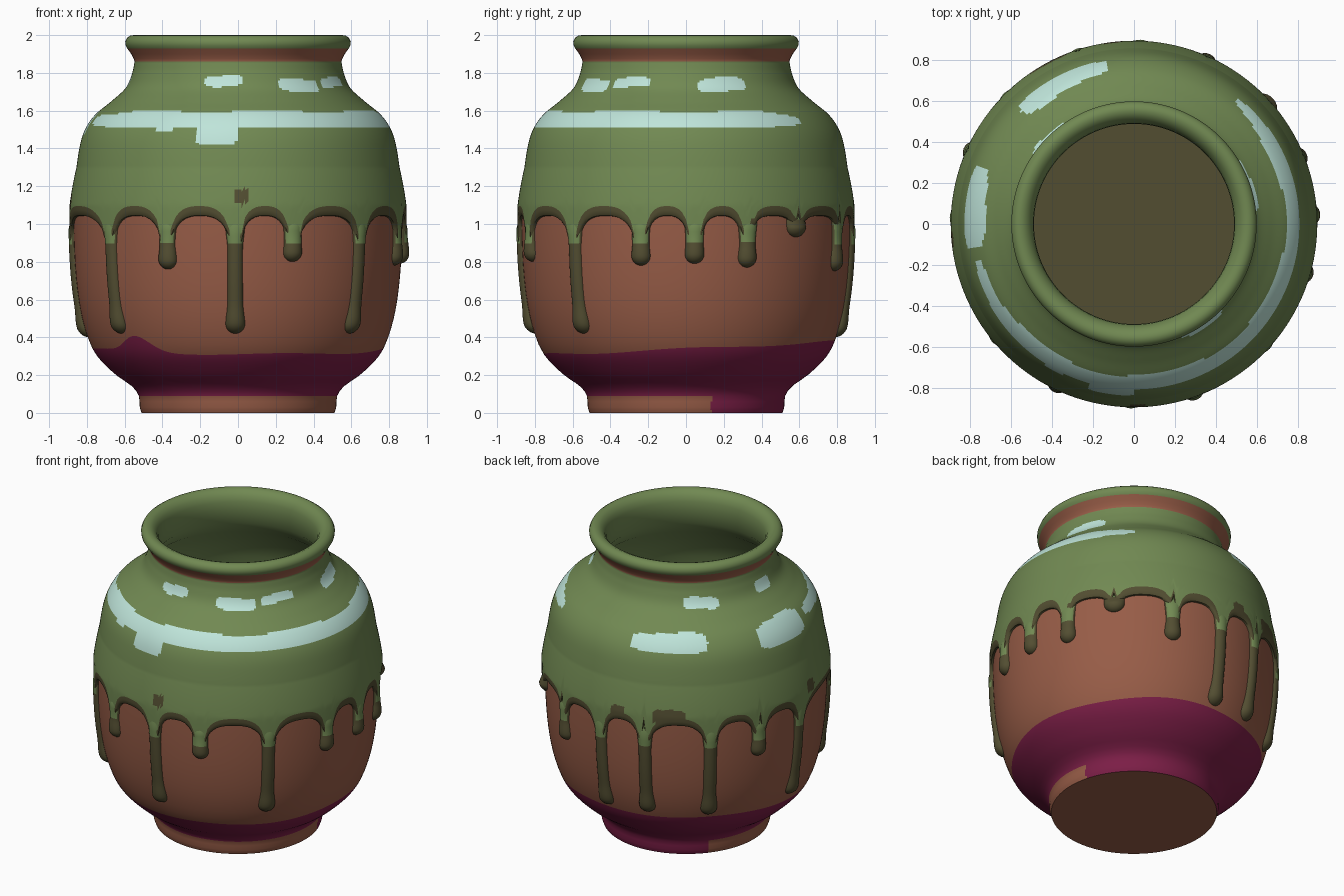
import bpy, bmesh, math
from math import sin, cos, radians, sqrt

cube = bpy.data.objects.get("Cube")
if cube:
    bpy.data.objects.remove(cube, do_unlink=True)

COLUMNS = 300


def material(name, rgb):
    m = bpy.data.materials.new(name)
    m.use_nodes = True
    m.diffuse_color = (*rgb, 1)
    m.node_tree.nodes["Principled BSDF"].inputs["Base Color"].default_value = (*rgb, 1)
    return m


MATS = [material("green_glaze", (.165, .25, .085)),
        material("dark_olive", (.085, .075, .031)),
        material("terracotta", (.31, .108, .063)),
        material("plum", (.20, .013, .062)),
        material("pale_shine", (.52, .78, .70))]
GREEN, OLIVE, CLAY, PLUM, SHINE = range(5)

# Outer silhouette as (height, radius)
PROFILE = [(0, .51), (.03, .52), (.09, .525), (.14, .56), (.2, .645), (.3, .745),
           (.4, .795), (.55, .835), (.75, .86), (1, .87), (1.2, .865), (1.4, .84),
           (1.5, .81), (1.58, .755), (1.65, .67), (1.72, .595), (1.8, .56), (1.86, .547)]

# Rolled lip, then the inner wall, as (radius, height)
LIP = [(.552, 1.875), (.565, 1.90), (.585, 1.928), (.595, 1.945), (.597, 1.965),
       (.588, 1.985), (.57, 1.997), (.55, 2), (.525, 1.99), (.502, 1.965), (.49, 1.93),
       (.487, 1.88), (.5, 1.78), (.57, 1.69), (.69, 1.59), (.79, 1.42), (.82, 1.2),
       (.82, .9), (.76, .5), (.6, .25)]

# Drips as (angle from the front towards +x, height of the tip)
DRIPS = [(-92, .4), (-50.5, .42), (-25.5, .76), (-1, .42), (19.5, .8), (47.5, .42),
         (74, .78), (93, .79), (112, .77), (132, .93), (156, .75), (178, .4),
         (198, .41), (225, .4), (246, .78)]

# Painted patches as (angle, half width, height, half height, colour)
PATCHES = [(32, 109, 1.552, .045, SHINE), (-8, 8, 1.48, .062, SHINE),
           (-29, 4, 1.52, .032, SHINE), (-96, 15, 1.53, .07, SHINE),
           (-153, 18, 1.55, .05, SHINE), (-7.5, 10, 1.762, .03, SHINE),
           (34, 12, 1.738, .035, SHINE), (60, 11, 1.745, .026, SHINE),
           (109, 13, 1.735, .037, SHINE), (-136, 11, 1.735, .033, SHINE),
           (-90, 7, 1.75, .035, SHINE), (1, 2.8, 1.145, .038, OLIVE),
           (-85, 2.8, 1.12, .04, OLIVE), (-152, 7, 1.1, .05, OLIVE),
           (187, 3, 1.09, .05, OLIVE)]


def lerp(a, b, t):
    return a + (b - a) * t


def wrap(a):
    return (a + 180) % 360 - 180


def radius(z):
    """Smooth radius of the silhouette at a height."""
    last = len(PROFILE) - 1
    i = 0
    while i < last - 1 and PROFILE[i + 1][0] < z:
        i += 1

    def slope(k):
        (z0, r0), (z1, r1) = PROFILE[max(k - 1, 0)], PROFILE[min(k + 1, last)]
        return (r1 - r0) / (z1 - z0)
    (z0, r0), (z1, r1) = PROFILE[i], PROFILE[i + 1]
    h = z1 - z0
    t = min(max((z - z0) / h, 0), 1)
    s = t * t * (3 - 2 * t)
    return (lerp(r0, r1, s) + h * slope(i) * t * (1 - t) ** 2
            - h * slope(i + 1) * t * t * (1 - t))


def polar(a, r, z):
    return (r * sin(radians(a)), -r * cos(radians(a)), z)


def grid(name, rows, rule, closed=True, bottom=None, top=None):
    """Skin rows of (angle, radius, height); rule picks a colour per face."""
    bm = bmesh.new()
    verts = [[bm.verts.new(polar(*p)) for p in row] for row in rows]
    n = len(rows[0])
    for i in range(len(rows) - 1):
        for j in range(n if closed else n - 1):
            k = (j + 1) % n
            f = bm.faces.new((verts[i][j], verts[i][k], verts[i + 1][k], verts[i + 1][j]))
            c = f.calc_center_median()
            f.material_index = rule(i, j, math.degrees(math.atan2(c.x, -c.y)), c.z)
    if bottom is not None:
        bm.faces.new(verts[0][::-1]).material_index = bottom
    if top is not None:
        bm.faces.new(verts[-1]).material_index = top
    mesh = bpy.data.meshes.new(name)
    bm.to_mesh(mesh)
    bm.free()
    for m in MATS:
        mesh.materials.append(m)
    ob = bpy.data.objects.new(name, mesh)
    bpy.context.collection.objects.link(ob)
    bpy.ops.object.select_all(action='DESELECT')
    ob.select_set(True)
    bpy.context.view_layer.objects.active = ob
    bpy.ops.object.shade_smooth_by_angle(angle=radians(40))
    return ob


ANGLES = [360 * j / COLUMNS for j in range(COLUMNS)]


# Clay body: foot, plum band and bare terracotta
def plum_top(a):
    bump = .08 * math.exp(-(wrap(a + 43) / 9) ** 2)
    return .345 - .035 * cos(radians(a - 10)) + bump + .006 * sin(radians(a * 5))


def clay_row(height):
    return [(a, radius(height(a)), height(a)) for a in ANGLES]


clay_rows = [clay_row(lambda a, z=z: z) for z in (0, .015, .03, .06)]
clay_rows += [clay_row(lambda a, t=k / 10: lerp(.09, plum_top(a), t)) for k in range(11)]
clay_rows += [clay_row(lambda a, t=k / 16: lerp(plum_top(a), 1.14, t)) for k in range(1, 17)]


def clay_colour(i, j, a, z):
    if i < 4:
        return PLUM if 105 < a % 360 < 230 else CLAY
    return PLUM if i < 14 else CLAY


grid("clay_body", clay_rows, clay_colour, bottom=CLAY)


# Glaze coat: scalloped lower edge, shoulder, lip and inside
def glaze_edge(a):
    """Arch between the two nearest drips."""
    before = min(DRIPS, key=lambda d: (a - d[0]) % 360)
    after = min(DRIPS, key=lambda d: (d[0] - a) % 360)
    left, right = (a - before[0]) % 360, (after[0] - a) % 360
    half = (left + right) / 2
    u = min(abs(left - half) / max(half - 2.2, 1), 1)
    low = .98 if 132 in (before[0], after[0]) else .9
    return lerp(low, 1.045, sqrt(1 - u ** 2.6))


EDGE = [glaze_edge(a) for a in ANGLES]


def coat(a, z, lift=1):
    return (a, radius(z) + .022 * lift * min(max((1.3 - z) / .2, 0), 1), z)


glaze_rows = [[(a, radius(e) - .01, e - .004) for a, e in zip(ANGLES, EDGE)]]
for rise, lift in ((0, .55), (.012, .9), (.03, 1), (.05, 1)):
    glaze_rows.append([coat(a, e + rise, lift) for a, e in zip(ANGLES, EDGE)])
for k in range(1, 25):
    glaze_rows.append([coat(a, lerp(e + .05, 1.3, k / 24)) for a, e in zip(ANGLES, EDGE)])
for k in range(1, 57):
    glaze_rows.append([coat(a, lerp(1.3, 1.86, k / 56)) for a in ANGLES])
LIP_START = len(glaze_rows)
glaze_rows += [[(a, r, z) for a in ANGLES] for r, z in LIP]


def glaze_colour(i, j, a, z):
    if i < 4:
        return OLIVE
    if i >= LIP_START - 1:
        if i < LIP_START + 2:
            return CLAY
        return OLIVE if i > LIP_START + 15 else GREEN
    wave = .008 * sin(radians(a * 7)) if z > 1.55 else 0
    for pa, pw, pz, ph, colour in PATCHES:
        if (abs(wrap(a - pa)) / pw) ** 4 + (abs(z - pz - wave) / ph) ** 4 < 1:
            return colour
    return GREEN


grid("glaze_coat", glaze_rows, glaze_colour, top=OLIVE)


# Running drips with rounded, swollen tips
def drip(index, angle, tip):
    length = 1.1 - tip
    steps, across = 28, 12
    rows = []
    for i in range(steps + 1):
        d = length * (i / steps) ** 1.8
        z = tip + d
        swell = math.exp(-(max(d - .05, 0) / .07) ** 2)
        flare = max(z - .88, 0) * .12
        width = .041 + .011 * swell + flare
        height = .034 + .014 * swell
        if d < .05:
            close = sqrt(max(1 - (1 - d / .05) ** 2, .0004))
            width, height = width * close, height * close
        height *= min(1, (1.1 - z) / .12)
        r = radius(z)
        row = []
        for k in range(across + 1):
            t = -cos(math.pi * k / across)
            row.append((angle + math.degrees(t * width / r),
                        r - .006 + height * sqrt(max(1 - t * t, 0)), z))
        rows.append(row)

    def colour(i, j, a, z):
        centre = abs(j + .5 - across / 2) < across / 4 + 1
        return GREEN if centre and z > max(.9, tip + .09) else OLIVE
    grid(f"drip_{index}", rows, colour, closed=False)


for index, (angle, tip) in enumerate(DRIPS, 1):
    drip(index, angle, tip)
